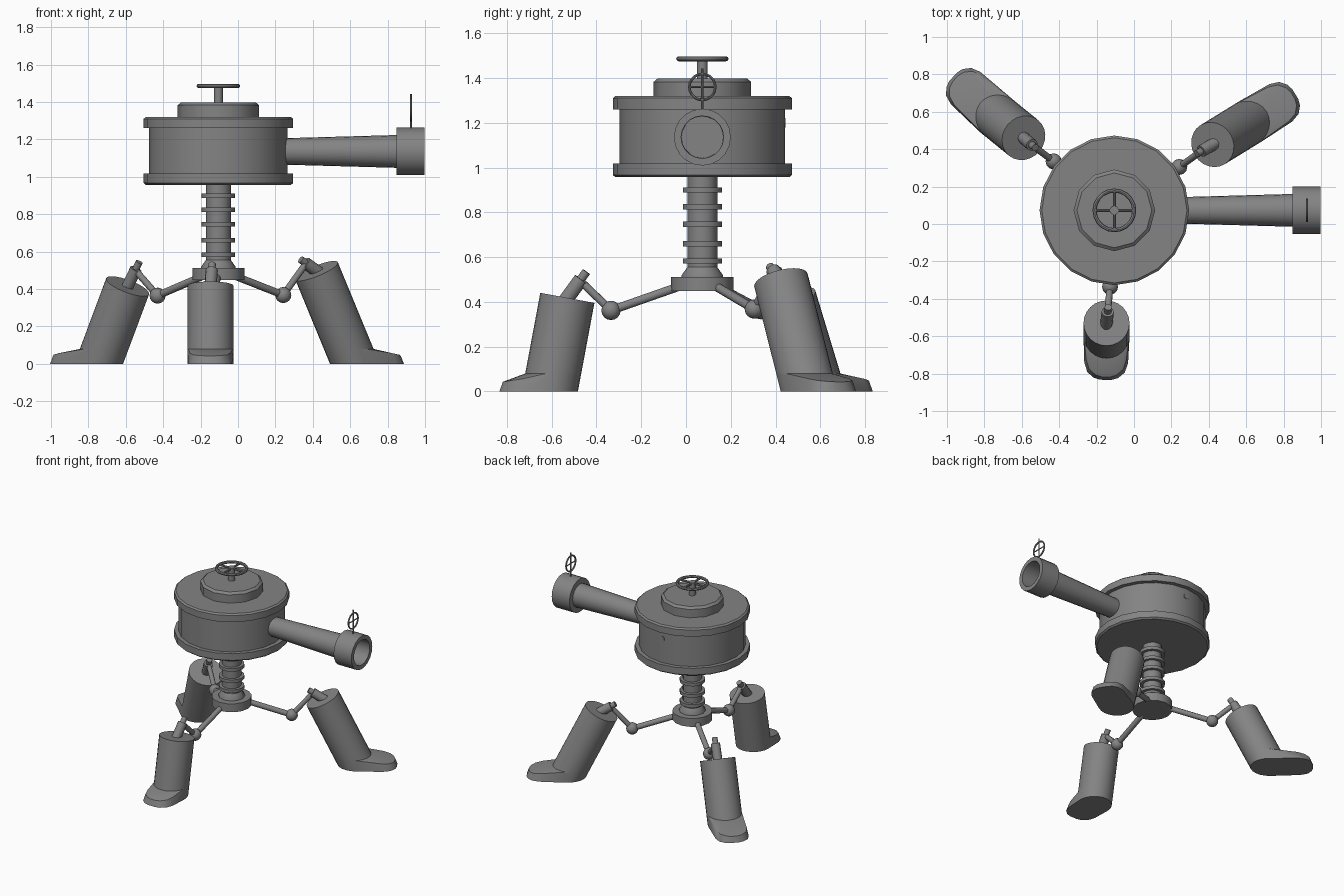
import bpy, bmesh, math
from mathutils import Vector, Matrix

if "Cube" in bpy.data.objects:
    bpy.data.objects.remove(bpy.data.objects["Cube"])

CX, CY = -0.105, 0.073
AXIS = Vector((CX, CY, 0))
# Dark gunmetal for every part
METAL = bpy.data.materials.new("dark_metal")
METAL.diffuse_color = (0.23, 0.23, 0.23, 1)
METAL.use_nodes = True
METAL.node_tree.nodes["Principled BSDF"].inputs["Base Color"].default_value = METAL.diffuse_color


def finish(name, bm, mat=None):
    if mat:
        bm.transform(mat)
    bmesh.ops.recalc_face_normals(bm, faces=bm.faces)
    me = bpy.data.meshes.new(name)
    bm.to_mesh(me)
    bm.free()
    me.materials.append(METAL)
    ob = bpy.data.objects.new(name, me)
    bpy.context.collection.objects.link(ob)
    bpy.ops.object.select_all(action='DESELECT')
    ob.select_set(True)
    bpy.context.view_layer.objects.active = ob
    bpy.ops.object.shade_smooth_by_angle(angle=math.radians(37))
    return ob


def skin(bm, rings):
    """Bridge successive point rings and cap both ends."""
    vs = [[bm.verts.new(p) for p in ring] for ring in rings]
    n = len(vs[0])
    for a, b in zip(vs, vs[1:]):
        for i in range(n):
            bm.faces.new((a[i], a[(i + 1) % n], b[(i + 1) % n], b[i]))
    bm.faces.new(vs[0][::-1])
    bm.faces.new(vs[-1])


def circle(r, z, n):
    return [Vector((r * math.cos(2 * math.pi * i / n), r * math.sin(2 * math.pi * i / n), z))
            for i in range(n)]


def lathe(name, profile, n, mat):
    """Turned solid from (radius, height) pairs."""
    bm = bmesh.new()
    skin(bm, [circle(r, z, n) for r, z in profile])
    return finish(name, bm, mat)


def frame(p, q):
    d = Vector(q) - Vector(p)
    return Matrix.Translation(p) @ d.to_track_quat('Z', 'Y').to_matrix().to_4x4(), d.length


def rod(name, p, q, r, n=10):
    m, length = frame(p, q)
    return lathe(name, [(r, 0), (r, length)], n, m)


def wheel(name, mat, R, r, spoke, hub):
    """Torus rim with four spokes and a hub."""
    bm = bmesh.new()
    N, n = 20, 8
    g = []
    for i in range(N):
        a = 2 * math.pi * i / N
        g.append([bm.verts.new(((R + r * math.cos(b)) * math.cos(a),
                                (R + r * math.cos(b)) * math.sin(a), r * math.sin(b)))
                  for b in [2 * math.pi * j / n for j in range(n)]])
    for i in range(N):
        for j in range(n):
            k, l = (i + 1) % N, (j + 1) % n
            bm.faces.new((g[i][j], g[k][j], g[k][l], g[i][l]))
    for ax in ('X', 'Y'):
        bmesh.ops.create_cone(bm, cap_ends=True, segments=8, radius1=spoke, radius2=spoke,
                              depth=2 * R, matrix=Matrix.Rotation(math.pi / 2, 4, ax))
    if hub:
        bmesh.ops.create_cone(bm, cap_ends=True, segments=10, radius1=hub, radius2=hub,
                              depth=2 * r)
    return finish(name, bm, mat)


up = Matrix.Translation(AXIS)

# Turret drum with its two flanges
lathe("turret_drum", [(0.388, 0.957), (0.40, 0.967), (0.40, 1.018), (0.37, 1.018),
                      (0.37, 1.26), (0.40, 1.26), (0.40, 1.31), (0.388, 1.32)], 20, up)
# Hatch on the roof and its hand wheel
lathe("roof_hatch", [(0.218, 1.31), (0.218, 1.383), (0.2, 1.398)], 12, up)
lathe("wheel_stem", [(0.024, 1.39), (0.024, 1.48)], 10, up)
wheel("hand_wheel", Matrix.Translation(AXIS + Vector((0, 0, 1.486))), 0.106, 0.011, 0.008, 0.024)
# Rear rivet, almost flush with the drum
rod("drum_rivet", (CX, CY + 0.34, 1.20), (CX, CY + 0.372, 1.20), 0.022)

# Ribbed column and hub
lathe("column", [(0.067, 0.50), (0.067, 0.97)], 12, up)
lathe("column_foot", [(0.092, 0.50), (0.092, 0.52), (0.067, 0.555)], 12, up)
for i, z in enumerate((0.583, 0.66, 0.747, 0.825, 0.90)):
    lathe(f"column_rib_{i}", [(0.089, z - 0.012), (0.089, z + 0.012)], 14, up)
lathe("leg_hub", [(0.139, 0.448), (0.139, 0.512)], 16, up)

# Barrel with hollow muzzle
along_x = Matrix.Translation((0, CY, 1.136)) @ Matrix.Rotation(math.pi / 2, 4, 'Y')
lathe("barrel", [(0.068, 0.15), (0.088, 0.86)], 20, along_x)
lathe("muzzle", [(0.127, 0.848), (0.127, 0.998), (0.095, 0.998), (0.093, 0.865)], 20, along_x)
# Ring sight
sight = Matrix.Translation((0.925, CY, 1.36)) @ Matrix.Rotation(math.pi / 2, 4, 'Y')
wheel("ring_sight", sight, 0.058, 0.006, 0.004, 0)
rod("sight_post", (0.925, CY, 1.25), (0.925, CY, 1.443), 0.005, 8)


def foot_and_leg(name, knee, top, base, tip, piston):
    top, base, tip = Vector(top), Vector(base), Vector(tip)
    # Leg cylinder, cut flat at the ground
    axis = (top - base).normalized()
    m = Matrix.Translation(top) @ axis.to_track_quat('Z', 'Y').to_matrix().to_4x4()
    ring = [m @ p for p in circle(0.123, 0, 24)]

    def slide(z):
        return [p - axis * ((p.z - z) / axis.z) for p in ring]
    bm = bmesh.new()
    skin(bm, [slide(0.004), ring])
    finish(name + "_leg", bm)
    # Foot: heel follows the leg, toe is a rounded wedge
    fwd = (tip - base)
    fwd.z = 0
    fwd.normalize()
    side = Vector((-fwd.y, fwd.x, 0))
    pts = slide(0) + slide(0.08)
    for back, half in ((0.09, 0.117), (0.04, 0.1), (0.01, 0.065), (0, 0.03)):
        for s in (-1, 1):
            p = tip - fwd * back + side * half * s
            pts += [p, p - fwd * 0.015 - side * 0.01 * s + Vector((0, 0, 0.043 + 0.15 * back))]
    bm = bmesh.new()
    for p in pts:
        bm.verts.new(p)
    res = bmesh.ops.convex_hull(bm, input=bm.verts)
    junk = {v for v in res["geom_interior"] + res["geom_unused"]
            if isinstance(v, bmesh.types.BMVert)}
    bmesh.ops.delete(bm, geom=list(junk), context='VERTS')
    bmesh.ops.dissolve_limit(bm, angle_limit=0.02, verts=bm.verts, edges=bm.edges)
    finish(name + "_foot", bm)
    # Arm, knee ball, link and stepped piston
    piston = Vector(piston)
    rod(name + "_arm", AXIS + Vector((0, 0, 0.505)), knee, 0.02)
    bm = bmesh.new()
    bmesh.ops.create_uvsphere(bm, u_segments=12, v_segments=8, radius=0.043)
    finish(name + "_knee", bm, Matrix.Translation(knee))
    rod(name + "_link", knee, top.lerp(piston, 0.66), 0.018)
    d = (piston - top)
    m, length = frame(top - d * 0.3, piston)
    lathe(name + "_piston", [(0.033, 0), (0.033, length * 0.78), (0.02, length * 0.78),
                             (0.02, length)], 10, m)


foot_and_leg("front", (-0.128, -0.335, 0.362), (-0.147, -0.53, 0.418),
             (-0.147, -0.608, 0), (-0.15, -0.833, 0), (-0.138, -0.445, 0.535))
foot_and_leg("right", (0.242, 0.305, 0.368), (0.42, 0.424, 0.497),
             (0.625, 0.55, 0), (0.862, 0.695, 0), (0.335, 0.375, 0.558))
foot_and_leg("left", (-0.43, 0.335, 0.365), (-0.59, 0.46, 0.415),
             (-0.745, 0.586, 0), (-0.967, 0.787, 0), (-0.528, 0.408, 0.545))
